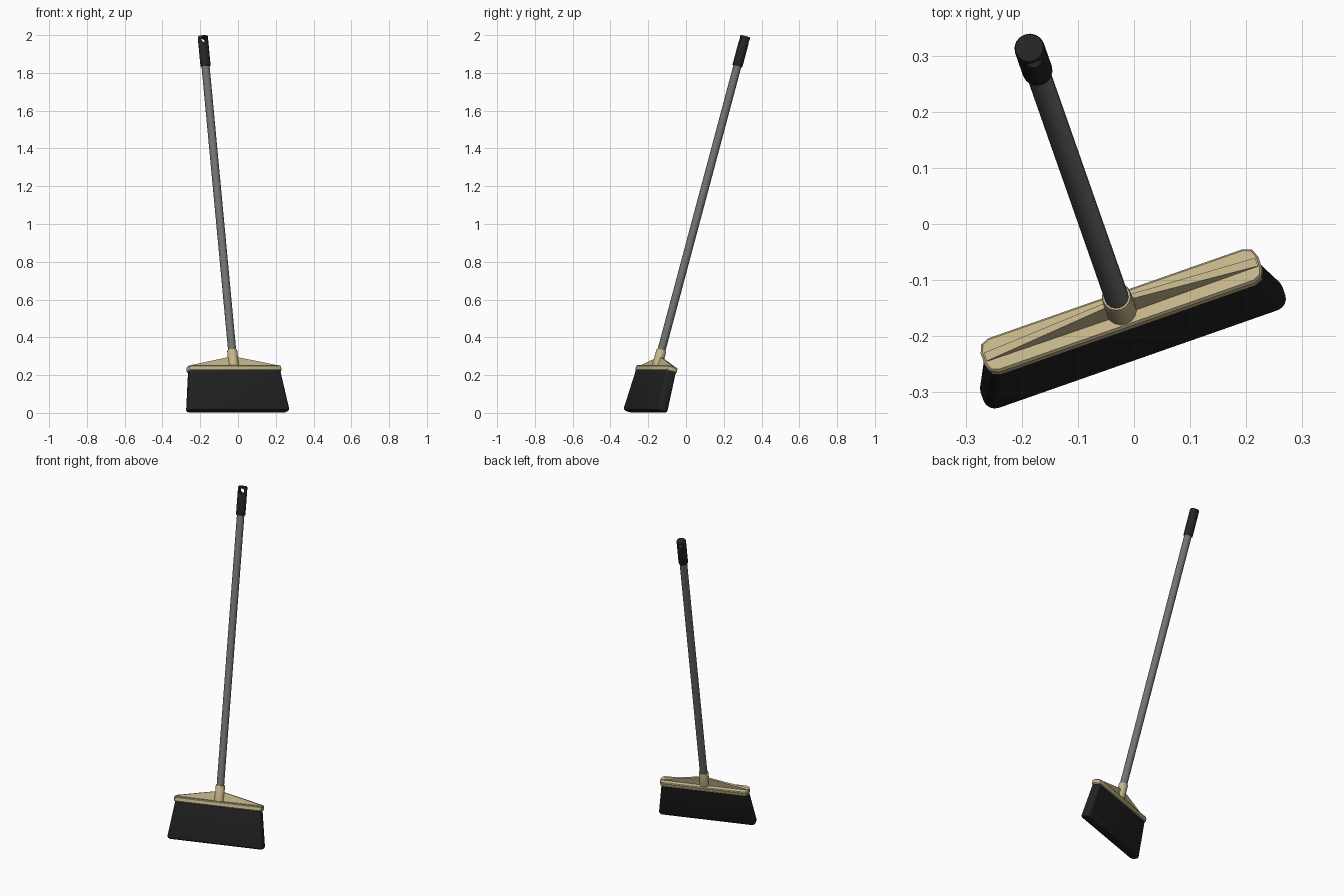
import bpy, bmesh, math
from mathutils import Matrix

if "Cube" in bpy.data.objects:
    bpy.data.objects.remove(bpy.data.objects["Cube"])

# The broom is built upright around the head plate, then leaned back and turned
POSE = (Matrix.Translation((-0.023, -0.153, 0.245))
        @ Matrix.Rotation(math.radians(19.3), 4, 'Z')
        @ Matrix.Rotation(math.radians(-15.8), 4, 'X'))


def material(name, rgb):
    m = bpy.data.materials.new(name)
    m.diffuse_color = (*rgb, 1)
    m.use_nodes = True
    m.node_tree.nodes["Principled BSDF"].inputs["Base Color"].default_value = m.diffuse_color
    return m


TAN = material("tan_plastic", (0.56, 0.47, 0.26))
GREY = material("grey_metal", (0.17, 0.17, 0.17))
BLACK = material("black_bristle", (0.016, 0.016, 0.016))
GRIP = material("black_grip", (0.018, 0.018, 0.018))


def finish(name, bm, mat, angle=35):
    bmesh.ops.remove_doubles(bm, verts=bm.verts, dist=1e-5)
    bmesh.ops.recalc_face_normals(bm, faces=bm.faces)
    me = bpy.data.meshes.new(name)
    bm.to_mesh(me)
    bm.free()
    ob = bpy.data.objects.new(name, me)
    bpy.context.collection.objects.link(ob)
    me.materials.append(mat)
    ob.matrix_world = POSE
    smooth(ob, angle)
    return ob


def smooth(ob, angle):
    bpy.ops.object.select_all(action='DESELECT')
    ob.select_set(True)
    bpy.context.view_layer.objects.active = ob
    bpy.ops.object.shade_smooth_by_angle(angle=math.radians(angle))


def loft(name, rings, mat, seg=4, angle=35):
    """Rings of (z, half length, half width, corner radius), skinned and capped."""
    bm = bmesh.new()
    loops = []
    for z, hu, hv, r in rings:
        loop = []
        for q, (sx, sy) in enumerate([(1, 1), (-1, 1), (-1, -1), (1, -1)]):
            for i in range(seg + 1):
                a = math.pi / 2 * (q + i / seg)
                loop.append(bm.verts.new((sx * (hu - r) + r * math.cos(a),
                                          sy * (hv - r) + r * math.sin(a), z)))
        loops.append(loop)
    n = len(loops[0])
    for a, b in zip(loops, loops[1:]):
        for i in range(n):
            bm.faces.new((a[i], a[(i + 1) % n], b[(i + 1) % n], b[i]))
    bm.faces.new(loops[0])
    bm.faces.new(loops[-1])
    return finish(name, bm, mat, angle)


# Bristle block, flaring towards the floor
loft("bristles", [(-0.018, 0.252, 0.028, 0.014), (-0.235, 0.285, 0.030, 0.022),
                  (-0.243, 0.282, 0.027, 0.020), (-0.248, 0.273, 0.019, 0.013)], BLACK)

# Head plate
loft("head_plate", [(-0.029, 0.258, 0.029, 0.018), (-0.024, 0.262, 0.033, 0.022),
                    (-0.005, 0.262, 0.033, 0.022), (0.0, 0.258, 0.029, 0.018)],
     TAN, seg=2, angle=25)

# Triangular rib along the plate
bm = bmesh.new()
cols = [[bm.verts.new(p) for p in ((u, -b, -0.003), (u, b, -0.003), (u, t, h), (u, -t + s, h))]
        for u, b, t, h, s in ((-0.256, 0.008, 0.008, 0.003, 0), (0, 0.010, 0.007, 0.057, 0.006),
                              (0.256, 0.008, 0.008, 0.003, 0))]
for a, b in zip(cols, cols[1:]):
    for i in range(4):
        j = (i + 1) % 4
        bm.faces.new((a[i], a[j], b[j], b[i]))
bm.faces.new(cols[0])
bm.faces.new(cols[-1])
finish("plate_rib", bm, TAN, 10)


def tube(name, rings, mat):
    return loft(name, [(z, r, r, r) for z, r in rings], mat)


# Socket, pole and grip
tube("socket", [(-0.01, 0.028), (0.088, 0.0265), (0.091, 0.025)], TAN)
tube("pole", [(0.0, 0.0215), (1.70, 0.0215)], GREY)
grip = tube("grip", [(1.652, 0.025), (1.656, 0.027), (1.814, 0.027), (1.817, 0.025)], GRIP)

# Hanging hole through the grip
bm = bmesh.new()
bmesh.ops.create_cone(bm, cap_ends=True, segments=20, radius1=1, radius2=1, depth=1,
                      matrix=Matrix.Translation((0, 0, 1.794)) @ Matrix.Diagonal((0.016, 0.2, 0.016, 1))
                      @ Matrix.Rotation(math.pi / 2, 4, 'X'))
cutter = finish("hole_cutter", bm, GRIP)
cutter.hide_render = True
mod = grip.modifiers.new("hole", 'BOOLEAN')
mod.operation = 'DIFFERENCE'
mod.solver = 'EXACT'
mod.object = cutter
bpy.context.view_layer.update()
bpy.context.view_layer.objects.active = grip
bpy.ops.object.modifier_apply(modifier=mod.name)
bpy.data.objects.remove(cutter)
smooth(grip, 35)
